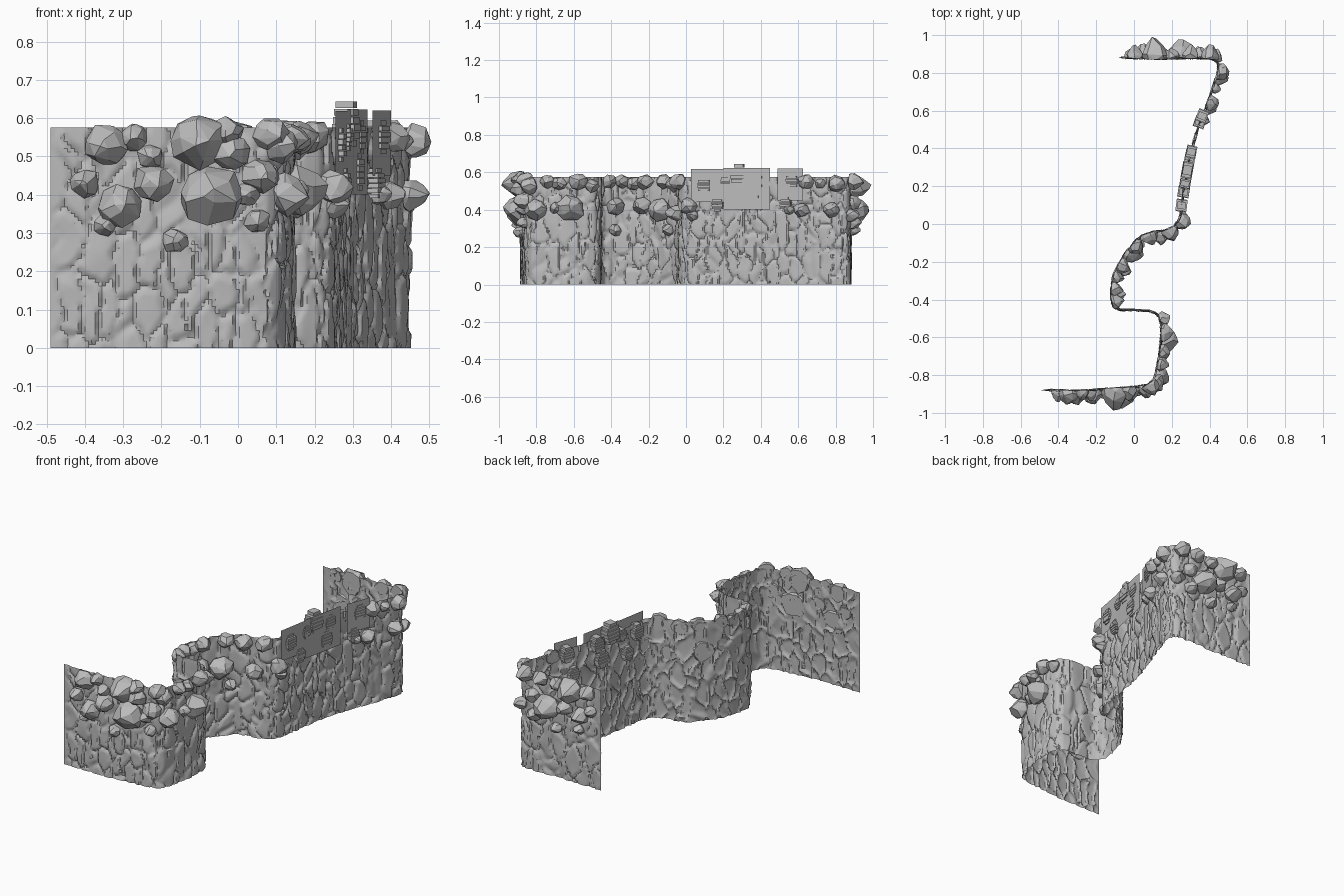
import bpy, bmesh, math, random
from mathutils import Vector, noise

rng = random.Random(4)
if "Cube" in bpy.data.objects:
    bpy.data.objects.remove(bpy.data.objects["Cube"])

stone = bpy.data.materials.new("grey stone")
stone.use_nodes = True
GREY = (0.5, 0.5, 0.5, 1)
stone.diffuse_color = GREY
stone.node_tree.nodes["Principled BSDF"].inputs["Base Color"].default_value = GREY

WALL_HEIGHT = 0.575
UP = Vector((0, 0, 1))


def finish(name, bm, smooth_angle=None):
    mesh = bpy.data.meshes.new(name)
    bm.to_mesh(mesh)
    bm.free()
    mesh.materials.append(stone)
    obj = bpy.data.objects.new(name, mesh)
    bpy.context.collection.objects.link(obj)
    if smooth_angle:
        bpy.ops.object.select_all(action='DESELECT')
        obj.select_set(True)
        bpy.context.view_layer.objects.active = obj
        bpy.ops.object.shade_smooth_by_angle(angle=math.radians(smooth_angle))
    return obj


# Plan of the winding cliff, from the front end to the rear end
plan = [(-.49, -.88), (-.3, -.89), (0, -.87), (.1, -.85), (.13, -.76), (.15, -.62),
        (.15, -.5), (.1, -.455), (0, -.45), (-.1, -.45), (-.12, -.38), (-.1, -.25),
        (0, -.1), (.07, -.05), (.2, -.035), (.25, .03), (.26, .12), (.3, .35), (.34, .5),
        (.4, .66), (.46, .82), (.44, .875), (.36, .885), (.2, .88), (-.08, .885)]


def resample(points, step):
    pts = [Vector((x, y, 0)) for x, y in points]
    cut = [pts[0]]                       # round the corners once
    for a, b in zip(pts, pts[1:]):
        cut += [a.lerp(b, .25), a.lerp(b, .75)]
    cut.append(pts[-1])
    out, carry = [], 0
    for a, b in zip(cut, cut[1:]):
        length = (b - a).length
        while carry < length:
            out.append(a.lerp(b, carry / length))
            carry += step
        carry -= length
    return out + [cut[-1]]


path = resample(plan, 0.009)


def outward(i):
    a, b = path[max(i - 2, 0)], path[min(i + 2, len(path) - 1)]
    return (b - a).normalized().cross(UP)


def relief(s, z):
    # tall bulging stones separated by narrow cracks
    wobble = noise.noise(Vector((s * 12, z * 12, 3)))
    cell = Vector((s * 17 + wobble * .5, z * 7, 0))
    near, centres = noise.voronoi(cell)
    gap = near[1] - near[0]
    crack = max(0, 1 - gap / .16)
    tilt = noise.noise(centres[0] * 7.3) * .006
    return tilt + .004 * wobble - .011 * crack


# Cliff face: a single sheet with carved relief
bm = bmesh.new()
ROWS = 64
grid = []
for i, p in enumerate(path):
    n = outward(i)
    fade = min(1, i / 4, (len(path) - 1 - i) / 4)
    column = []
    for j in range(ROWS + 1):
        z = WALL_HEIGHT * j / ROWS
        column.append(bm.verts.new(p + n * relief(i * .009, z) * fade + UP * z))
    grid.append(column)
for a, b in zip(grid, grid[1:]):
    for j in range(ROWS):
        bm.faces.new((a[j], b[j], b[j + 1], a[j + 1]))
finish("cliff_wall", bm, 35)


def nearest(axis, value, low, high):
    # index of the wall point with this coordinate inside a depth range
    inside = [i for i, p in enumerate(path) if low <= p.y <= high]
    return min(inside, key=lambda i: abs(path[i][axis] - value))


def boulder(name, i, z, r):
    # chunky pointed rock: hull of shrinking, jittered rings
    n = outward(i)
    side = UP.cross(n)
    depth = r * rng.uniform(1.15, 1.45)
    bm = bmesh.new()
    for count, size, reach in ((9, .9, -.1), (8, 1, .2), (6, .75, .6), (3, .25, .95)):
        turn = rng.random() * math.tau
        for k in range(count):
            a = turn + math.tau * (k + rng.uniform(-.25, .25)) / count
            q = r * size * rng.uniform(.85, 1.12)
            out = depth * (reach + (rng.uniform(-.12, .12) if reach > 0 else 0))
            bm.verts.new(path[i] + UP * (z + q * .92 * math.sin(a))
                         + side * q * math.cos(a) + n * out)
    hull = bmesh.ops.convex_hull(bm, input=bm.verts)
    loose = {v for v in hull["geom_interior"] if isinstance(v, bmesh.types.BMVert)}
    bmesh.ops.delete(bm, geom=list(loose), context='VERTS')
    bmesh.ops.dissolve_limit(bm, angle_limit=.15, verts=bm.verts, edges=bm.edges)
    bmesh.ops.recalc_face_normals(bm, faces=bm.faces)
    finish(name, bm)


# Boulders: (coordinate along the wall, height, radius)
front = [(-.35, .53, .06), (-.27, .55, .04), (-.23, .5, .035), (-.1, .54, .075),
         (-.03, .56, .045), (-.02, .51, .05), (-.4, .43, .04), (-.31, .37, .06),
         (-.35, .32, .03), (-.22, .43, .055), (-.08, .4, .085), (.06, .45, .05),
         (.05, .33, .035), (.02, .4, .035), (-.17, .28, .035), (.08, .56, .05)]
spur = [(-.83, .53, .05), (-.8, .4, .06), (-.74, .55, .04), (-.69, .41, .035),
        (-.68, .54, .04), (-.61, .41, .075), (-.58, .55, .05), (-.51, .53, .04)]
bay = [(-.38, .29, .035), (-.38, .42, .05), (-.41, .55, .04), (-.34, .55, .04),
       (-.28, .54, .04), (-.23, .42, .05), (-.21, .55, .045), (-.13, .4, .065),
       (-.11, .55, .045), (-.09, .29, .035)]
bend = [(.08, .54, .05), (.14, .38, .05), (.19, .55, .05), (.24, .42, .05)]
flank = [(.04, .37, .035), (.55, .4, .03), (.62, .4, .045), (.65, .55, .045),
         (.72, .54, .03), (.78, .4, .045), (.81, .54, .05)]
rear = [(.43, .37, .04), (.4, .55, .05), (.35, .44, .045), (.3, .55, .045),
        (.25, .4, .08), (.2, .54, .04), (.15, .42, .045), (.11, .53, .075),
        (.05, .4, .05), (.06, .32, .03), (.0, .54, .045), (-.02, .44, .035),
        (.2, .29, .035), (.34, .33, .04)]
groups = {"front": (front, 0, -1, -.83), "spur": (spur, 1, -.85, -.47),
          "bay": (bay, 1, -.44, -.06), "bend": (bend, 0, -.06, .02),
          "flank": (flank, 1, 0, .86), "rear": (rear, 0, .87, 1)}
for label, (rocks, axis, low, high) in groups.items():
    for k, (where, z, r) in enumerate(rocks):
        boulder(f"{label}_boulder_{k + 1}", nearest(axis, where, low, high), z, r)


# Smooth slabs standing flush with the cliff and rising above its rim
def slab(name, y0, y1, z0, z1):
    a, b = (nearest(1, y, 0, .86) for y in (y0, y1))
    n = (path[b] - path[a]).normalized().cross(UP)
    bm = bmesh.new()
    foot = [path[a] + n * .012, path[b] + n * .012]
    corners = [foot[0] + UP * z0, foot[1] + UP * z0, foot[1] + UP * z1, foot[0] + UP * z1]
    bm.faces.new([bm.verts.new(c) for c in corners])
    finish(name, bm)


slab("large_slab", .03, .24, .44, .618)
slab("middle_slab", .2, .45, .4, .622)
slab("small_slab", .49, .63, .45, .62)


# Layered stones: thin courses stacked into an oval, set through the wall
def layered_stone(name, y, z, r):
    i = nearest(1, y, 0, .86)
    n = outward(i)
    side = UP.cross(n)
    bm = bmesh.new()
    courses = 6
    for k in range(courses):
        t = (k + .5) / courses * 2 - 1
        half = r * .75 * math.sqrt(1 - t * t)
        deep = .016 + .014 * math.sqrt(1 - t * t) * rng.uniform(.7, 1.1)
        box = bmesh.ops.create_cube(bm, size=1)["verts"]
        for v in box:
            v.co = (path[i] - n * .006 + side * v.co.x * 2 * half
                    + n * v.co.y * 2 * deep + UP * (z + t * r + v.co.z * r / courses * 1.7))
    bmesh.ops.recalc_face_normals(bm, faces=bm.faces)
    finish(name, bm)


stones = [(.1, .53, .045), (.17, .43, .04), (.21, .55, .035), (.28, .585, .06),
          (.35, .46, .05), (.38, .55, .045), (.54, .43, .04), (.57, .55, .045)]
for k, spec in enumerate(stones):
    layered_stone(f"layered_stone_{k + 1}", *spec)
